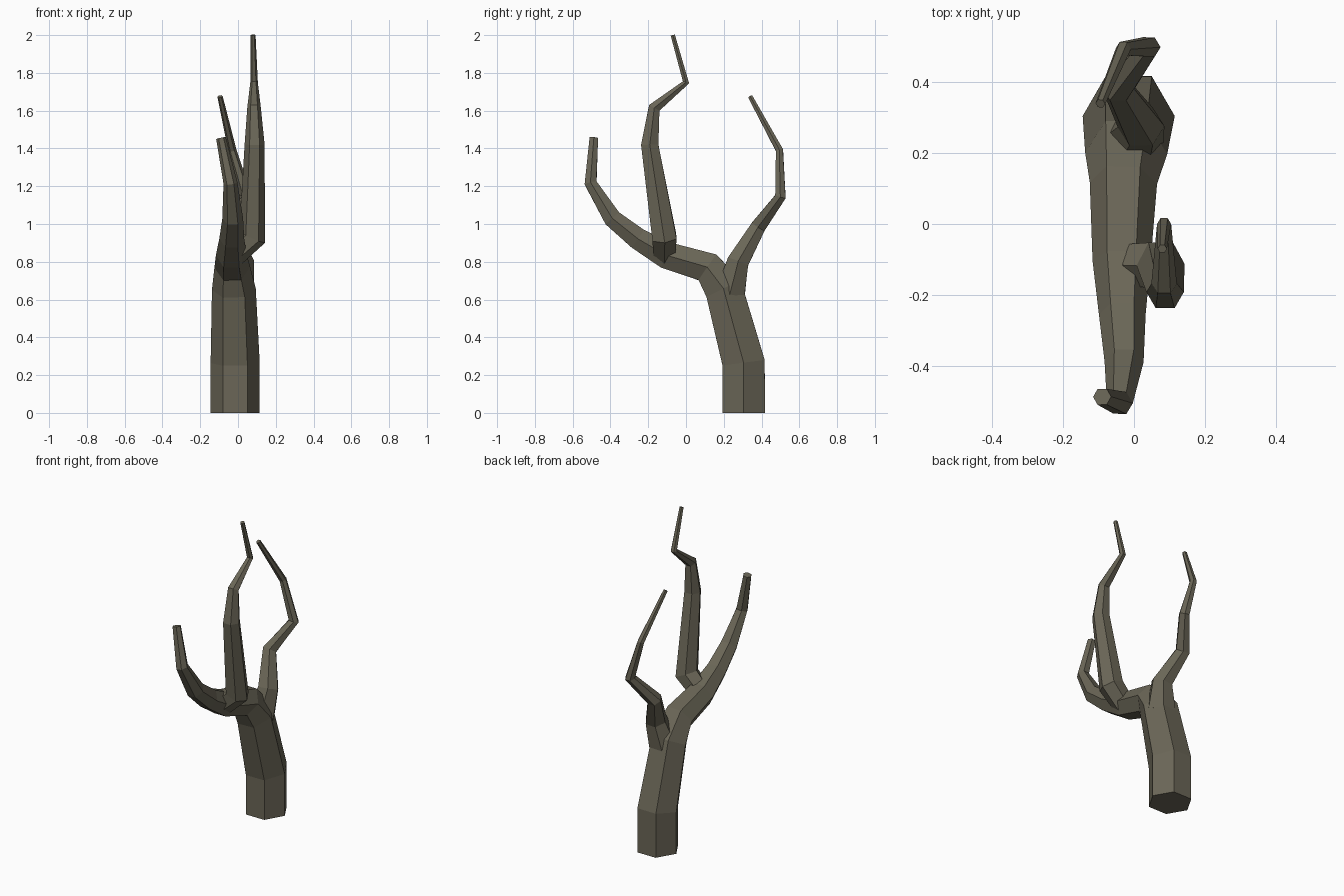
import bpy, bmesh
from math import cos, sin, pi
from mathutils import Vector

if "Cube" in bpy.data.objects:
    bpy.data.objects.remove(bpy.data.objects["Cube"])

bark = bpy.data.materials.new("bark")
bark.diffuse_color = (0.145, 0.133, 0.095, 1)
bark.use_nodes = True
bark.node_tree.nodes["Principled BSDF"].inputs["Base Color"].default_value = bark.diffuse_color


def limb(name, path, sides=6):
    """Flat-faced tapering tube through (x, y, z, radius) points."""
    pts = [Vector(p[:3]) for p in path]
    dirs = [(b - a).normalized() for a, b in zip(pts, pts[1:])]
    bm = bmesh.new()
    rings = []
    for i, p in enumerate(pts):
        n = (dirs[max(i - 1, 0)] + dirs[min(i, len(dirs) - 1)]).normalized()
        u = Vector((1, 0, 0))
        u = (u - n * u.dot(n)).normalized()
        v = n.cross(u)
        r = path[i][3]
        rings.append([bm.verts.new(p + (u * cos(2 * pi * k / sides) + v * sin(2 * pi * k / sides)) * r)
                      for k in range(sides)])
    for a, b in zip(rings, rings[1:]):
        for k in range(sides):
            j = (k + 1) % sides
            bm.faces.new((a[k], a[j], b[j], b[k]))
    bm.faces.new(rings[0][::-1])
    bm.faces.new(rings[-1])
    bmesh.ops.recalc_face_normals(bm, faces=bm.faces)
    mesh = bpy.data.meshes.new(name)
    bm.to_mesh(mesh)
    bm.free()
    mesh.materials.append(bark)
    obj = bpy.data.objects.new(name, mesh)
    bpy.context.collection.objects.link(obj)
    return obj


# Trunk, bending over into the long forward branch
limb("trunk_and_front_branch", [
    (-0.015, 0.305, 0.00, 0.130), (-0.015, 0.305, 0.265, 0.130),
    (-0.022, 0.200, 0.655, 0.116), (-0.030, 0.115, 0.770, 0.095),
    (-0.035, -0.105, 0.835, 0.082), (-0.033, -0.255, 0.922, 0.066),
    (-0.028, -0.390, 1.030, 0.055), (-0.040, -0.505, 1.217, 0.037),
    (-0.090, -0.488, 1.455, 0.026)])

# Tall branch rising from the middle of the forward branch
limb("middle_branch", [
    (-0.025, -0.115, 0.835, 0.065), (0.075, -0.115, 0.930, 0.074),
    (0.088, -0.192, 1.420, 0.053), (0.085, -0.168, 1.615, 0.036),
    (0.085, 0.000, 1.750, 0.020), (0.080, -0.070, 2.000, 0.013)])

# Crooked branch at the back of the trunk top
limb("back_branch", [
    (-0.005, 0.235, 0.640, 0.090), (0.020, 0.275, 0.800, 0.066),
    (-0.045, 0.382, 0.985, 0.046), (0.042, 0.500, 1.145, 0.033),
    (-0.030, 0.495, 1.390, 0.022), (-0.095, 0.340, 1.675, 0.014)])
